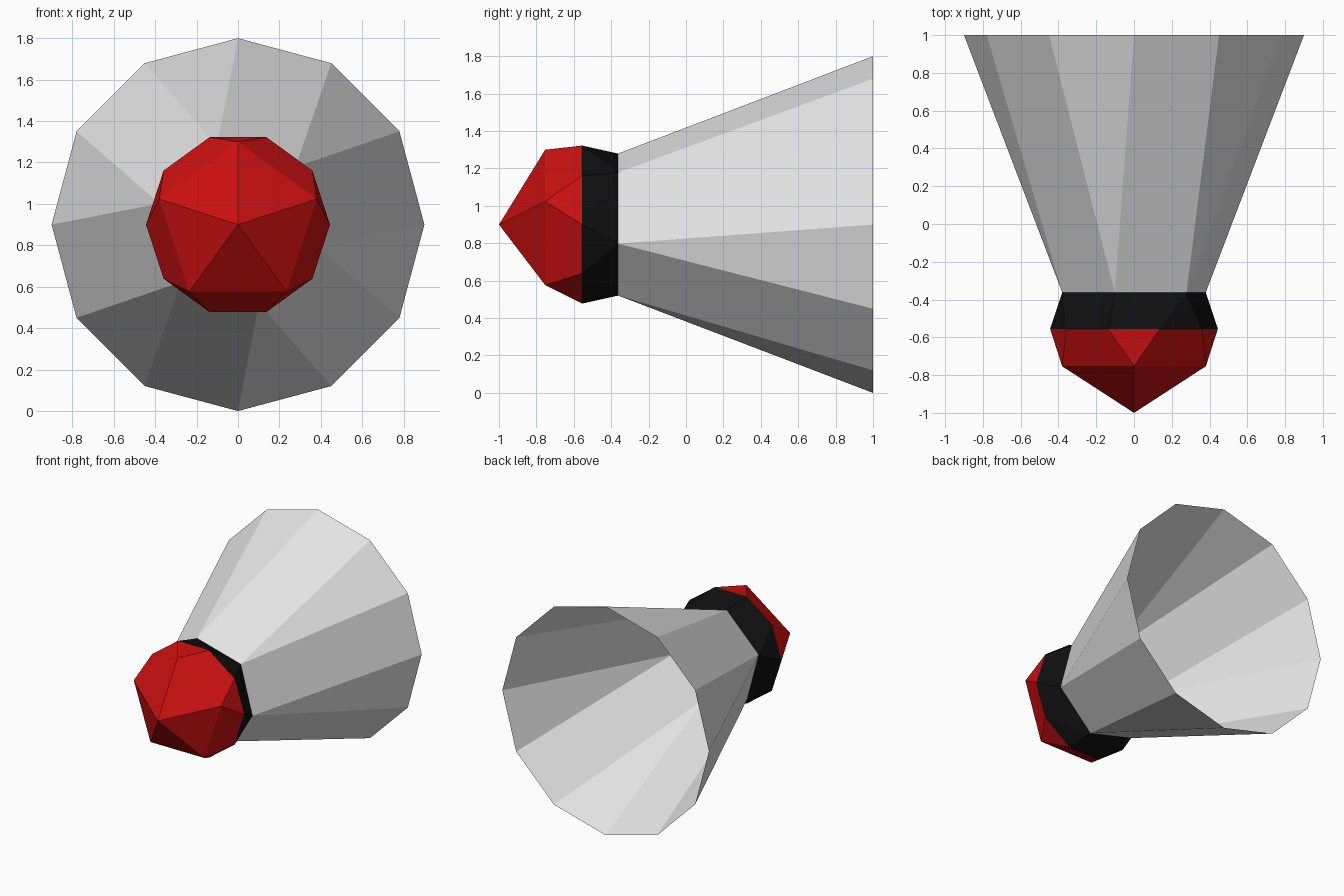
import bpy, bmesh, math

if "Cube" in bpy.data.objects:
    bpy.data.objects.remove(bpy.data.objects["Cube"])

CZ = 0.9  # height of the long axis


def material(name, rgb):
    m = bpy.data.materials.new(name)
    m.diffuse_color = (*rgb, 1.0)
    m.use_nodes = True
    m.node_tree.nodes["Principled BSDF"].inputs["Base Color"].default_value = m.diffuse_color
    return m


def ring(n, radius, y, start):
    """Points of a regular polygon facing along y."""
    pts = []
    for i in range(n):
        a = math.radians(start + 360.0 * i / n)
        pts.append((radius * math.cos(a), y, CZ + radius * math.sin(a)))
    return pts


def hull_part(name, points, mat, open_front=False, open_back=False):
    """Flat-faced shell around the rings, with chosen ends left open."""
    bm = bmesh.new()
    for p in points:
        bm.verts.new(p)
    bmesh.ops.convex_hull(bm, input=bm.verts[:])
    bmesh.ops.recalc_face_normals(bm, faces=bm.faces[:])
    bm.normal_update()
    ends = [f for f in bm.faces
            if (open_front and f.normal.y < -0.99) or (open_back and f.normal.y > 0.99)]
    bmesh.ops.delete(bm, geom=ends, context='FACES')
    bmesh.ops.dissolve_limit(bm, angle_limit=math.radians(0.5),
                             verts=bm.verts[:], edges=bm.edges[:])
    mesh = bpy.data.meshes.new(name)
    bm.to_mesh(mesh)
    bm.free()
    mesh.materials.append(mat)
    ob = bpy.data.objects.new(name, mesh)
    bpy.context.collection.objects.link(ob)
    return ob


red = material("red", (0.6, 0.005, 0.005))
black = material("black", (0.005, 0.005, 0.005))
white = material("white", (0.8, 0.8, 0.8))

tip = [(0, -1.0, CZ)]
nose_ring = ring(5, 0.4, -0.753, 90)
widest_ring = ring(10, 0.444, -0.555, 0)
neck_ring = ring(6, 0.393, -0.363, -15)
rim_ring = ring(12, 0.9, 1.0, 0)

# Rounded nose
hull_part("nose", tip + nose_ring + widest_ring, red, open_back=True)
# Dark band, closed at the back inside the skirt
hull_part("band", widest_ring + neck_ring, black, open_front=True)
# Thin flared skirt, open at the back
hull_part("skirt", neck_ring + rim_ring, white, open_front=True, open_back=True)
